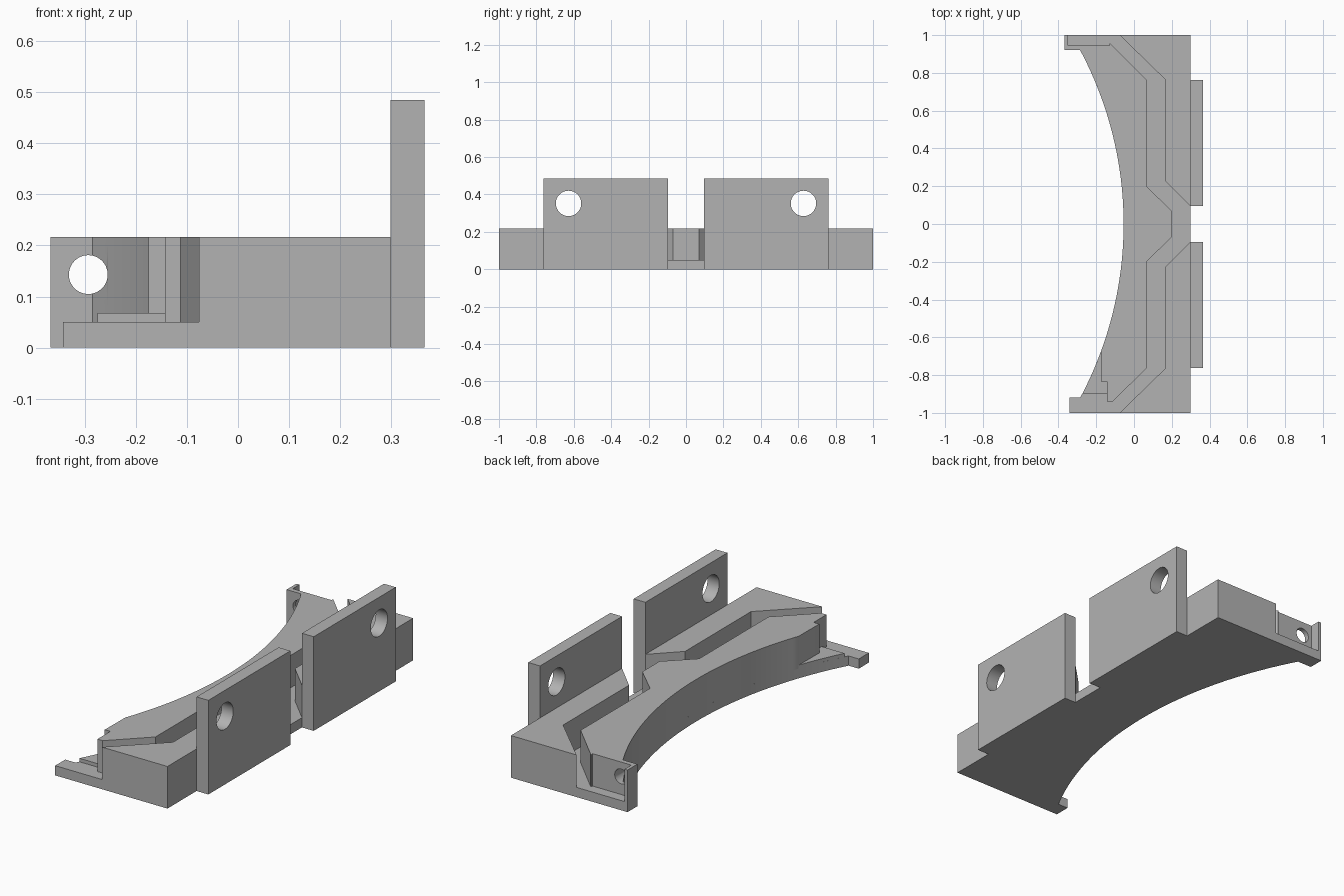
import bpy, bmesh, math

cube = bpy.data.objects.get("Cube")
if cube:
    bpy.data.objects.remove(cube, do_unlink=True)

FLOOR, TOP, TAB_TOP = 0.05, 0.217, 0.485
BACK_X, TAB_X = 0.298, 0.365
ARC_X, ARC_R = -0.055, 1.955

grey = bpy.data.materials.new("plain grey")
grey.use_nodes = True
colour = (0.45, 0.45, 0.45, 1)
grey.diffuse_color = colour
grey.node_tree.nodes["Principled BSDF"].inputs["Base Color"].default_value = colour


def arc(y0, y1, steps=48):
    """Points along the concave circular edge from y0 to y1."""
    a0, a1 = math.asin(y0 / ARC_R), math.asin(y1 / ARC_R)
    angles = [a0 + (a1 - a0) * i / steps for i in range(steps + 1)]
    return [(ARC_X - ARC_R * (1 - math.cos(a)), ARC_R * math.sin(a)) for a in angles]


def prism(name, outline, z0, z1):
    """Extrude a plan outline between two heights."""
    bm = bmesh.new()
    face = bm.faces.new([bm.verts.new((x, y, z0)) for x, y in outline])
    ext = bmesh.ops.extrude_face_region(bm, geom=[face])
    for v in ext["geom"]:
        if isinstance(v, bmesh.types.BMVert):
            v.co.z = z1
    bmesh.ops.recalc_face_normals(bm, faces=bm.faces)
    mesh = bpy.data.meshes.new(name)
    bm.to_mesh(mesh)
    bm.free()
    mesh.materials.append(grey)
    obj = bpy.data.objects.new(name, mesh)
    bpy.context.collection.objects.link(obj)
    return obj


def activate(obj):
    bpy.ops.object.select_all(action='DESELECT')
    obj.select_set(True)
    bpy.context.view_layer.objects.active = obj


def drill(obj, centre, radius, rotation):
    """Cut a round through hole."""
    bpy.ops.mesh.primitive_cylinder_add(vertices=48, radius=radius, depth=0.4,
                                        location=centre, rotation=rotation)
    cutter = bpy.context.object
    cutter.hide_render = True
    cutter.data.materials.append(grey)
    activate(obj)
    mod = obj.modifiers.new("hole", 'BOOLEAN')
    mod.operation = 'DIFFERENCE'
    mod.solver = 'EXACT'
    mod.object = cutter
    bpy.ops.object.modifier_apply(modifier=mod.name)
    bpy.data.objects.remove(cutter, do_unlink=True)


def smooth(obj):
    activate(obj)
    bpy.ops.object.shade_smooth_by_angle(angle=math.radians(30))


# Base plate with the concave edge and two tips
base = prism("base_plate", arc(0.92, -0.918) + [
    (-0.342, -0.918), (-0.342, -1), (BACK_X, -1), (BACK_X, 1),
    (-0.367, 1), (-0.367, 0.92)], 0, FLOOR)
smooth(base)

# Inner block, ending in the thin drilled wall and its end lip
inner = prism("inner_block", arc(0.92, -0.67) + [
    (-0.175, -0.835), (-0.143, -0.835), (-0.143, -0.94), (-0.113, -0.94),
    (0.065, -0.765), (0.065, -0.2), (0.2, -0.07),
    (0.2, 0.07), (0.065, 0.2), (0.065, 0.765),
    (-0.125, 0.955), (-0.13, 0.955), (-0.13, 0.945), (-0.35, 0.945),
    (-0.35, 1), (-0.367, 1), (-0.367, 0.92)], FLOOR, TOP)
drill(inner, (-0.293, 0.95, 0.143), 0.038, (math.pi / 2, 0, 0))
smooth(inner)

# Low step in the front corner
step = prism("corner_step", arc(-0.67, -0.9, 12) + [
    (-0.143, -0.9), (-0.143, -0.835), (-0.175, -0.835)], FLOOR, 0.068)
smooth(step)

# Mirrored outer blocks and upright drilled tabs
for side, s in (("front", -1), ("back", 1)):
    prism(side + "_outer_block", [(x, s * y) for x, y in (
        (-0.076, 1), (0.165, 0.765), (0.165, 0.228), (BACK_X, 0.095),
        (BACK_X, 1))], FLOOR, TOP)
    tab = prism(side + "_tab", [(x, s * y) for x, y in (
        (BACK_X, 0.095), (TAB_X, 0.095), (TAB_X, 0.763), (BACK_X, 0.763))], 0, TAB_TOP)
    drill(tab, (0.33, s * 0.628, 0.352), 0.068, (0, math.pi / 2, 0))
    smooth(tab)
